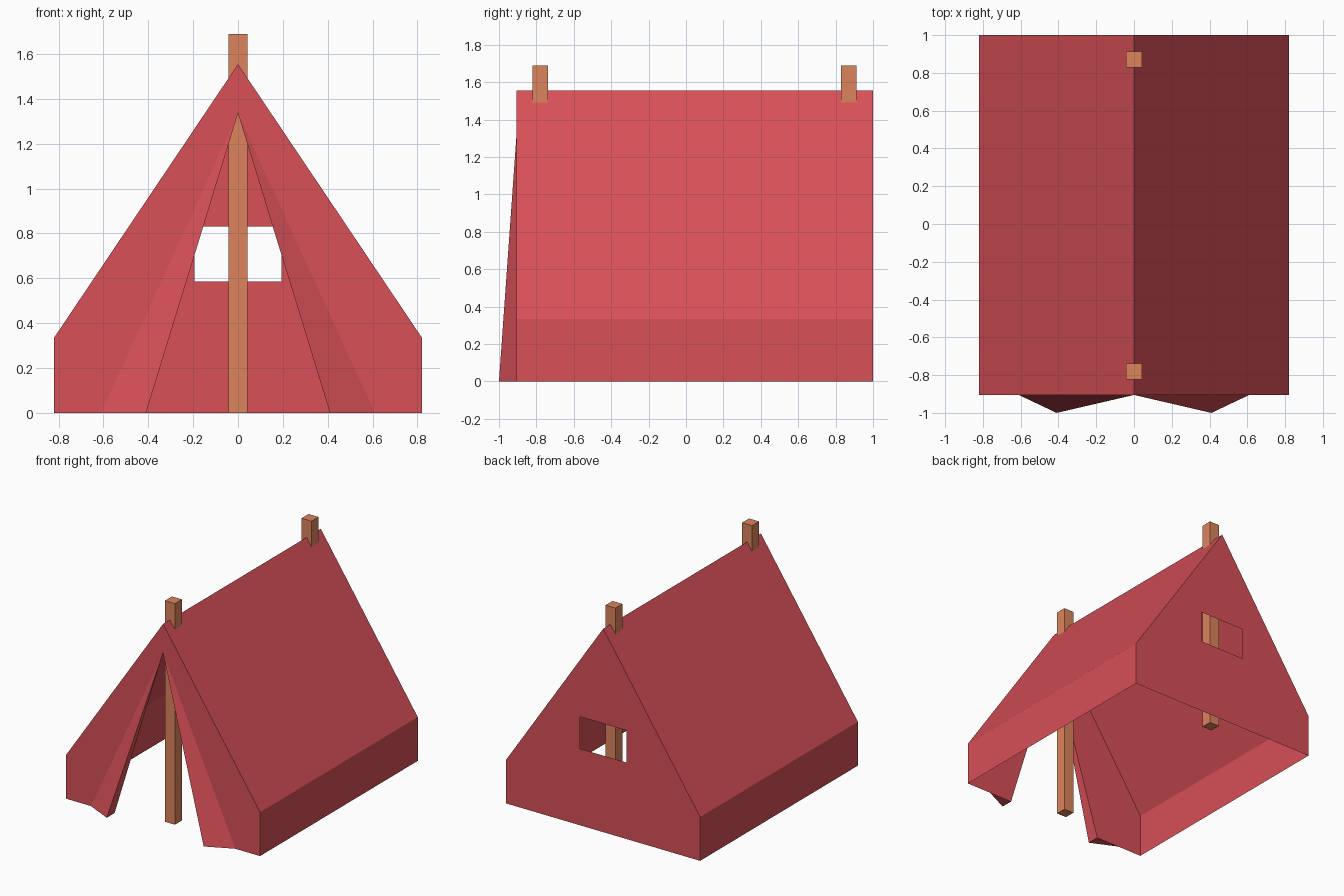
import bpy, bmesh

if "Cube" in bpy.data.objects:
    bpy.data.objects.remove(bpy.data.objects["Cube"])

FRONT, BACK = -0.905, 1.0
HALF, EAVE, RIDGE = 0.82, 0.335, 1.555
DOOR_X, DOOR_TOP = 0.41, 1.335


def material(name, color):
    mat = bpy.data.materials.new(name)
    mat.diffuse_color = color
    mat.use_nodes = True
    mat.node_tree.nodes["Principled BSDF"].inputs["Base Color"].default_value = mat.diffuse_color
    return mat


canvas = material("red_canvas", (0.68, 0.08, 0.095, 1))
wood = material("orange_wood", (0.72, 0.23, 0.11, 1))


def mirrored_panels(name, polygons):
    """Make the right half from polygons and mirror it across x = 0."""
    bm = bmesh.new()
    for points in polygons:
        bm.faces.new([bm.verts.new(p) for p in points])
    bmesh.ops.remove_doubles(bm, verts=bm.verts, dist=0.0001)
    mesh = bpy.data.meshes.new(name)
    bm.to_mesh(mesh)
    bm.free()
    mesh.materials.append(canvas)
    obj = bpy.data.objects.new(name, mesh)
    bpy.context.collection.objects.link(obj)
    mirror = obj.modifiers.new("mirror", 'MIRROR')
    mirror.use_clip = True
    return obj


def upright(y, profile):
    return [(x, y, z) for x, z in profile]


# Canvas shell: doorway gable, window gable, roof slope and low side wall
front_gable = upright(FRONT, [(0, DOOR_TOP), (DOOR_X, 0), (HALF, 0),
                              (HALF, EAVE), (0, RIDGE)])
back_gable = upright(BACK, [(0, 0.585), (0.195, 0.585), (0.195, 0.83), (0, 0.83),
                            (0, RIDGE), (HALF, EAVE), (HALF, 0), (0, 0)])
roof = [(0, FRONT, RIDGE), (HALF, FRONT, EAVE), (HALF, BACK, EAVE), (0, BACK, RIDGE)]
side = [(HALF, FRONT, EAVE), (HALF, FRONT, 0), (HALF, BACK, 0), (HALF, BACK, EAVE)]
mirrored_panels("tent_shell", [front_gable, back_gable, roof, side])

# Folded door flaps: slim wedges swelling out beside the doorway
top = (0, FRONT, DOOR_TOP)
inner = (DOOR_X, FRONT, 0)
tip = (DOOR_X, -1.0, 0)
outer = (0.61, FRONT, 0)
mirrored_panels("door_flaps", [[top, tip, outer], [top, inner, tip], [tip, inner, outer]])

# Square poles poking through the ridge
for name, y in (("front_pole", -0.78), ("back_pole", 0.87)):
    bpy.ops.mesh.primitive_cube_add(size=1, location=(0, y, 0.845))
    pole = bpy.context.object
    pole.name = name
    pole.scale = (0.084, 0.084, 1.69)
    pole.data.materials.append(wood)
